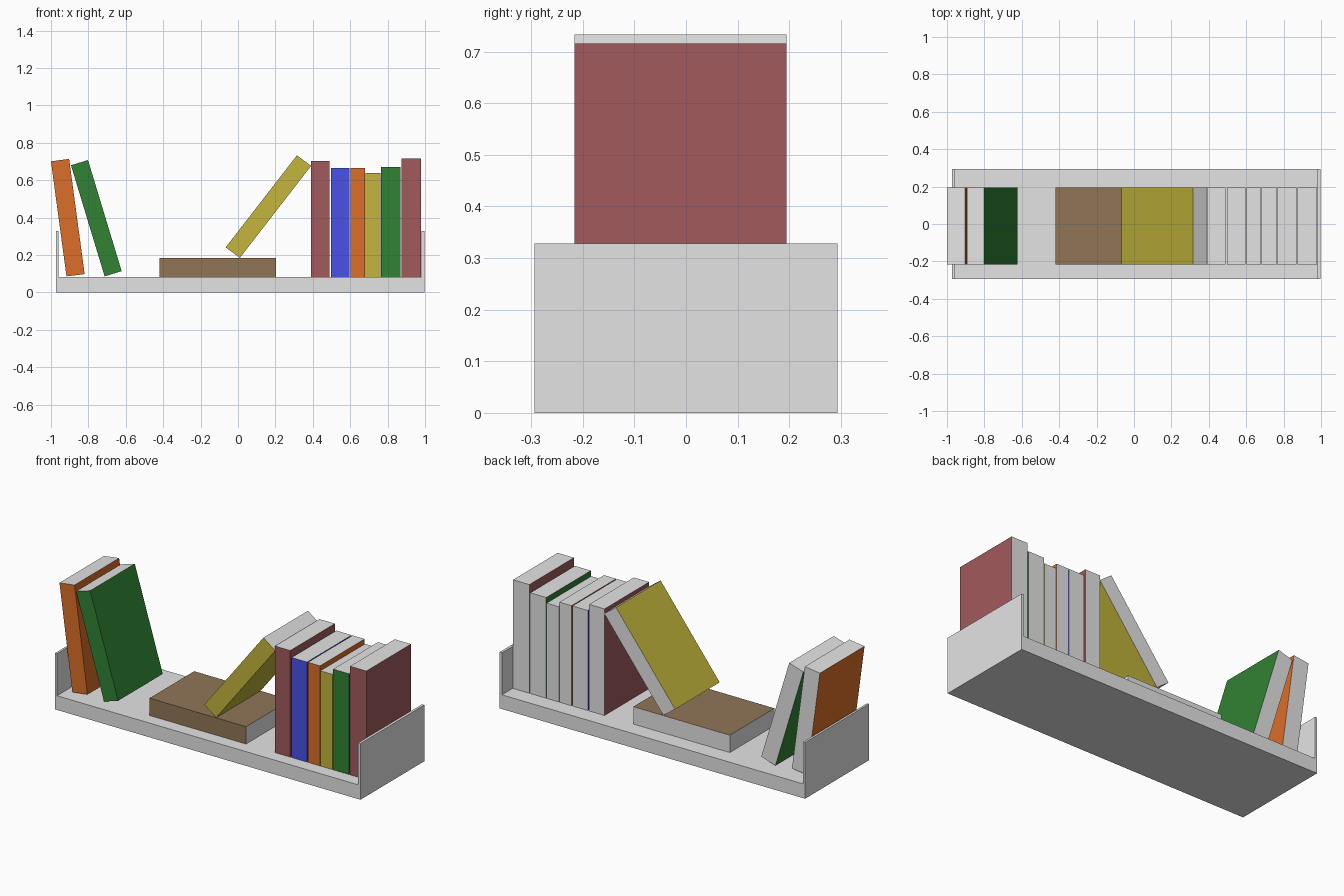
import bpy, bmesh

if "Cube" in bpy.data.objects:
    bpy.data.objects.remove(bpy.data.objects["Cube"])


def material(name, rgb):
    """Flat material from 0-255 sRGB values."""
    m = bpy.data.materials.new(name)
    lin = [((c / 255 + 0.055) / 1.055) ** 2.4 for c in rgb]
    m.diffuse_color = (*lin, 1)
    m.use_nodes = True
    m.node_tree.nodes["Principled BSDF"].inputs["Base Color"].default_value = m.diffuse_color
    return m


GREY = material("pale_grey", (228, 228, 228))
COVERS = {
    "orange": material("orange", (219, 110, 40)),
    "green": material("green", (49, 130, 52)),
    "yellow": material("yellow", (195, 182, 60)),
    "maroon": material("maroon", (162, 90, 92)),
    "blue": material("blue", (74, 80, 231)),
    "brown": material("brown", (144, 118, 87)),
}


def extrude_profile(name, profile, y0, y1, mats, grey_sides=()):
    """Extrude an x-z profile along y; the back and the listed sides use slot 1."""
    bm = bmesh.new()
    front = [bm.verts.new((x, y0, z)) for x, z in profile]
    back = [bm.verts.new((x, y1, z)) for x, z in profile]
    n = len(profile)
    bm.faces.new(front)
    back_face = bm.faces.new(back[::-1])
    back_face.material_index = len(mats) - 1
    for i in range(n):
        j = (i + 1) % n
        f = bm.faces.new((front[j], front[i], back[i], back[j]))
        if i in grey_sides:
            f.material_index = 1
    bmesh.ops.recalc_face_normals(bm, faces=bm.faces)
    mesh = bpy.data.meshes.new(name)
    bm.to_mesh(mesh)
    bm.free()
    for m in mats:
        mesh.materials.append(m)
    obj = bpy.data.objects.new(name, mesh)
    bpy.context.collection.objects.link(obj)


def book(name, colour, corners):
    """Coloured spine and covers; pages show at the back and on sides 0 and 2."""
    extrude_profile(name, corners, -0.216, 0.195, [COVERS[colour], GREY], (0, 2))


# shelf: U-shaped tray with thin end panels
L, R, T, H = -0.974, 0.996, 0.083, 0.328
extrude_profile("shelf", [(L, 0), (R, 0), (R, H), (0.981, H), (0.981, T),
                          (-0.961, T), (-0.961, H), (L, H)], -0.294, 0.294, [GREY])

# upright row of books: colour, left, right, top
row = [("maroon", 0.389, 0.488, 0.704), ("blue", 0.497, 0.596, 0.666),
       ("orange", 0.602, 0.680, 0.666), ("yellow", 0.683, 0.762, 0.638),
       ("green", 0.765, 0.868, 0.670), ("maroon", 0.874, 0.979, 0.716)]
for i, (c, x0, x1, top) in enumerate(row):
    book(f"upright_book_{i + 1}", c, [(x0, T), (x1, T), (x1, top), (x0, top)])

# leaning books on the left
book("leaning_orange_book", "orange",
     [(-0.917, 0.086), (-0.820, 0.098), (-0.903, 0.714), (-1.0, 0.701)])
book("leaning_green_book", "green",
     [(-0.713, 0.086), (-0.622, 0.114), (-0.802, 0.708), (-0.893, 0.680)])

# flat book, and the yellow book leaning on it
book("flat_book", "brown",
     [(-0.419, 0.184), (-0.419, T), (0.203, T), (0.203, 0.184)])
book("leaning_yellow_book", "yellow",
     [(-0.066, 0.241), (0.010, 0.185), (0.391, 0.677), (0.315, 0.733)])
